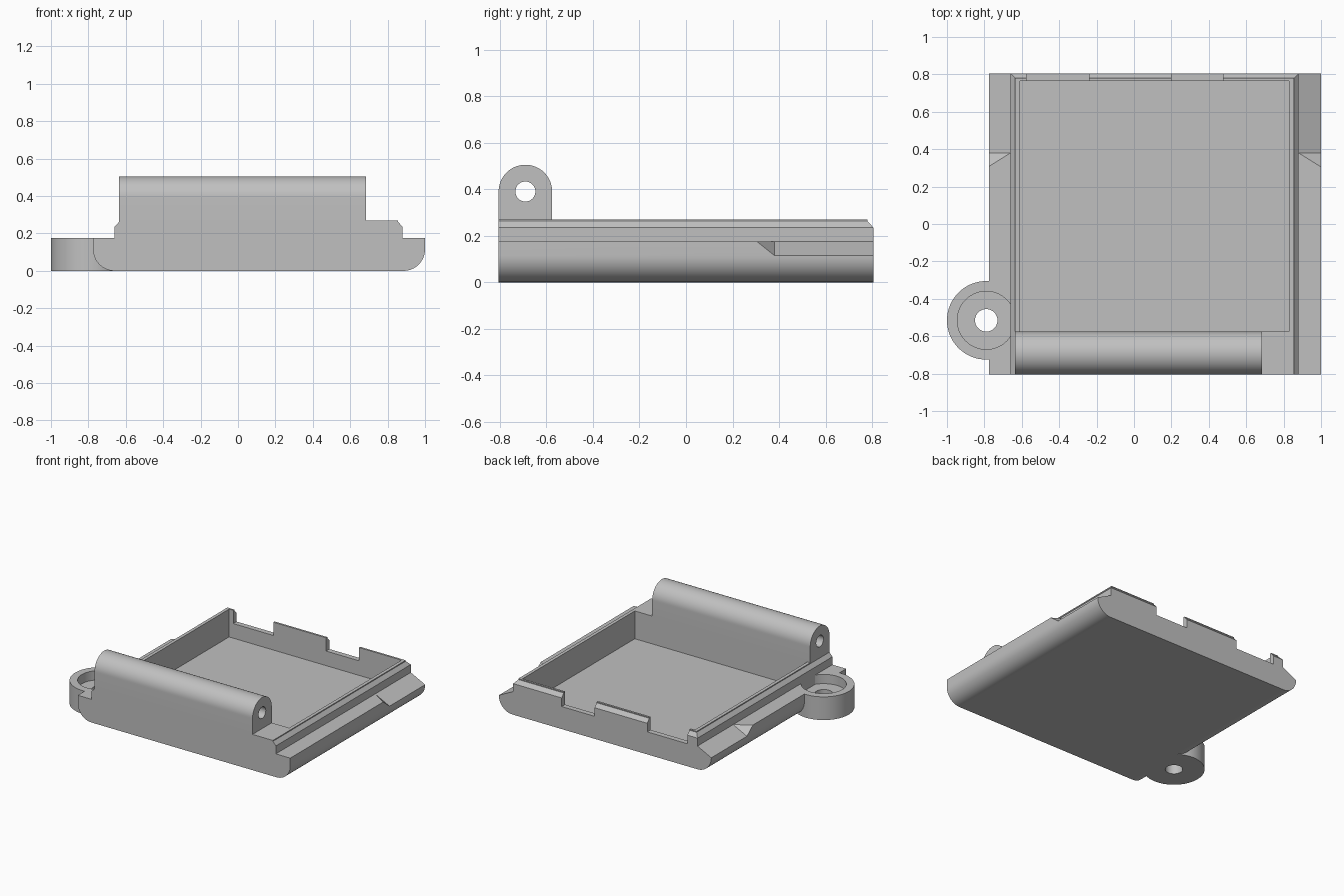
import bpy, bmesh
from math import pi, sin, cos
from mathutils import Vector, Matrix

cube = bpy.data.objects.get("Cube")
if cube:
    bpy.data.objects.remove(cube, do_unlink=True)

GREY = (0.53, 0.53, 0.53, 1)
grey = bpy.data.materials.new("plain grey")
grey.use_nodes = True
grey.diffuse_color = GREY
grey.node_tree.nodes["Principled BSDF"].inputs["Base Color"].default_value = GREY

# Main dimensions
X0, X1, Y = -0.775, 1.0, 0.805        # base footprint
WALL0, WALL1 = -0.66, 0.88            # raised rim, outer faces
LEDGE, SHOULDER, TOP = 0.175, 0.235, 0.27
POCKET_FRONT = -0.575


def finish(name, bm):
    bmesh.ops.recalc_face_normals(bm, faces=bm.faces)
    mesh = bpy.data.meshes.new(name)
    bm.to_mesh(mesh)
    bm.free()
    mesh.materials.append(grey)
    ob = bpy.data.objects.new(name, mesh)
    bpy.context.collection.objects.link(ob)
    return ob


def loft(name, rings):
    """Solid through a stack of equal-sized point rings."""
    bm = bmesh.new()
    loops = [[bm.verts.new(p) for p in ring] for ring in rings]
    n = len(loops[0])
    for a, b in zip(loops, loops[1:]):
        for i in range(n):
            j = (i + 1) % n
            bm.faces.new((a[i], a[j], b[j], b[i]))
    bm.faces.new(loops[0])
    bm.faces.new(loops[-1])
    return finish(name, bm)


def rect(x0, x1, y0, y1, z):
    return [(x0, y0, z), (x1, y0, z), (x1, y1, z), (x0, y1, z)]


def box(name, x0, x1, y0, y1, z0, z1):
    return loft(name, [rect(x0, x1, y0, y1, z) for z in (z0, z1)])


def arc(cx, cy, r, start, end, n=16):
    angles = [start + (end - start) * i / n for i in range(n + 1)]
    return [(cx + r * cos(a), cy + r * sin(a)) for a in angles]


def cylinder(name, centre, r, length, axis="Z"):
    bm = bmesh.new()
    bmesh.ops.create_cone(bm, cap_ends=True, segments=64, radius1=r, radius2=r, depth=length)
    if axis == "X":
        bm.transform(Matrix.Rotation(pi / 2, 4, "Y"))
    bm.transform(Matrix.Translation(centre))
    return finish(name, bm)


def combine(target, other, operation):
    mod = target.modifiers.new(operation, "BOOLEAN")
    mod.object, mod.operation, mod.solver = other, operation, "EXACT"
    bpy.context.view_layer.objects.active = target
    bpy.ops.object.modifier_apply(modifier=mod.name)
    bpy.data.objects.remove(other, do_unlink=True)


# Base slab with rounded lower edges
R = 0.115
outline = [(X1, LEDGE), (X0, LEDGE)]
outline += arc(X0 + R, R, R, pi, 1.5 * pi) + arc(X1 - R, R, R, -pi / 2, 0)
tray = loft("tray", [[(x, y, z) for x, z in outline] for y in (-Y, Y)])

# Screw ear with counterbore and through hole
ear = Vector((-0.79, -0.515, 0))
combine(tray, cylinder("screw_ear", ear + Vector((0, 0, LEDGE / 2)), 0.21, LEDGE), "UNION")
combine(tray, cylinder("counterbore", ear + Vector((0, 0, 0.205)), 0.155, 0.2), "DIFFERENCE")
combine(tray, cylinder("screw_hole", ear, 0.06, 0.6), "DIFFERENCE")

# Raised rim block, bevelled on the sides and back
c = 0.025
bevelled = (WALL0 + c, WALL1 - c, -Y, Y - c)
rim = loft("rim", [rect(WALL0, WALL1, -Y, Y, 0.08), rect(WALL0, WALL1, -Y, Y, SHOULDER),
                   rect(*bevelled, TOP - 0.007), rect(*bevelled, TOP)])
combine(tray, rim, "UNION")

# Pocket
combine(tray, box("pocket", -0.61, 0.83, POCKET_FRONT, 0.765, 0.06, 0.6), "DIFFERENCE")

# Notches in the back wall
for x0, x1 in ((-0.575, -0.24), (0.2, 0.475)):
    combine(tray, box("notch", x0, x1, 0.7, 0.9, LEDGE - 0.005, 0.6), "DIFFERENCE")

# Sloping relief on the rear of each side ledge
for wall, side in ((WALL0, -1), (WALL1, 1)):
    bm = bmesh.new()
    for d, low, lead in ((0, LEDGE, 0.349), (0.16, 0.095, 0.249)):
        for y, z in ((0.38, low), (lead, 0.2), (0.9, low), (0.9, 0.2)):
            bm.verts.new((wall + side * d, y, z))
    bmesh.ops.convex_hull(bm, input=bm.verts)
    combine(tray, finish("ledge_relief", bm), "DIFFERENCE")

# Hinge barrel along the front edge, bored through
r = (Y + POCKET_FRONT) / 2
yc, zc = -Y + r, 0.39
section = [(-Y, 0.2), (POCKET_FRONT, 0.2)] + arc(yc, zc, r, 0, pi, 32)
hinge = loft("hinge_barrel", [[(x, y, z) for y, z in section] for x in (-0.635, 0.685)])
combine(tray, hinge, "UNION")
combine(tray, cylinder("hinge_bore", (0, yc, zc), 0.043, 3, "X"), "DIFFERENCE")

# Smooth the round surfaces, keep the edges crisp
bpy.ops.object.select_all(action="DESELECT")
tray.select_set(True)
bpy.context.view_layer.objects.active = tray
bpy.ops.object.shade_smooth_by_angle(angle=pi / 9)
